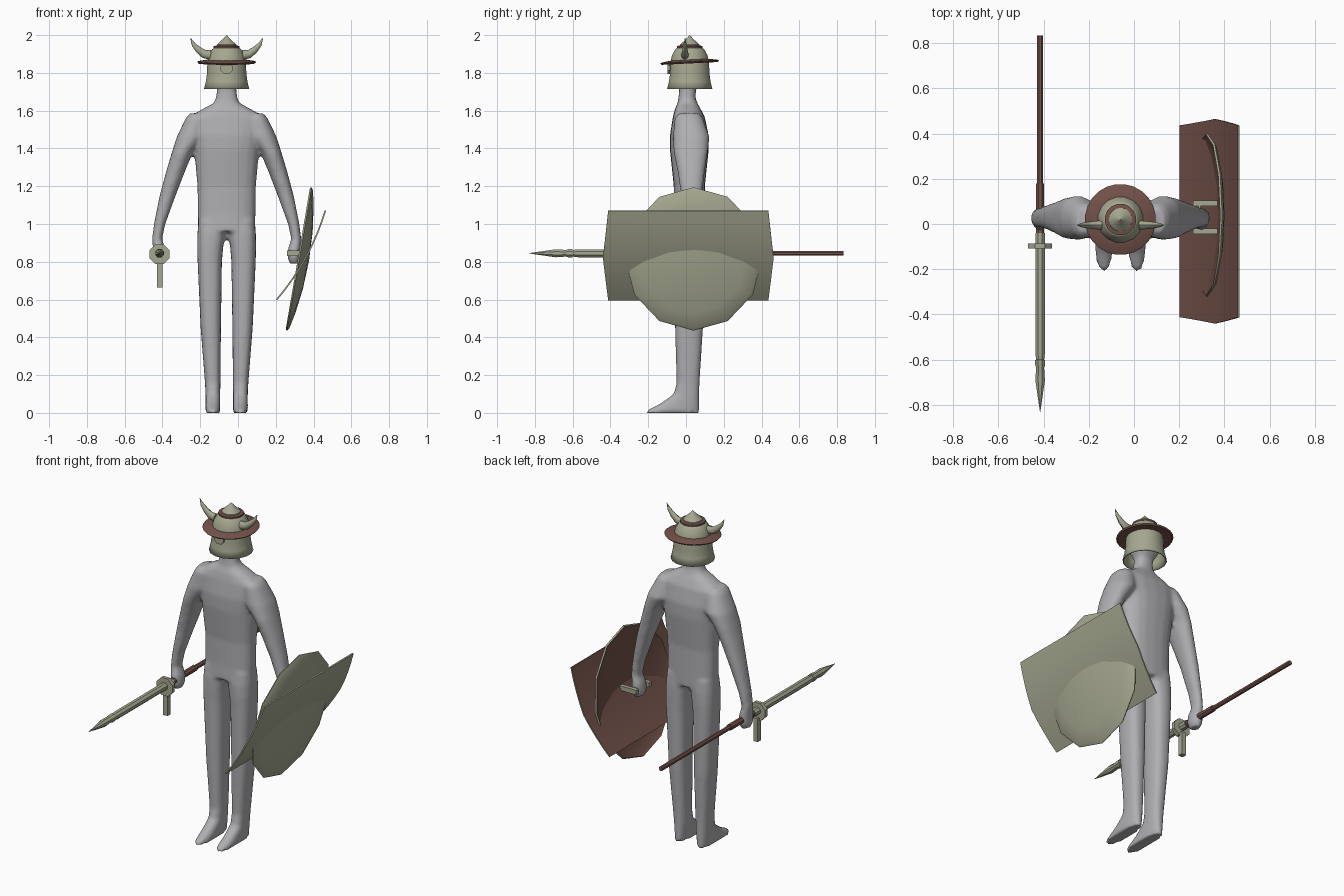
import bpy, bmesh, math
from mathutils import Vector, Matrix

if "Cube" in bpy.data.objects:
    bpy.data.objects.remove(bpy.data.objects["Cube"])

CX = -0.06  # middle line of the figure


def material(name, rgb):
    m = bpy.data.materials.new(name)
    m.diffuse_color = (*rgb, 1)
    m.use_nodes = True
    m.node_tree.nodes["Principled BSDF"].inputs["Base Color"].default_value = m.diffuse_color
    return m


GREY = material("body grey", (0.43, 0.43, 0.45))
SAGE = material("sage metal", (0.38, 0.39, 0.28))
BROWN = material("brown leather", (0.175, 0.085, 0.068))


def finish(name, bm, *mats, angle=None):
    bmesh.ops.recalc_face_normals(bm, faces=bm.faces)
    me = bpy.data.meshes.new(name)
    bm.to_mesh(me)
    bm.free()
    ob = bpy.data.objects.new(name, me)
    bpy.context.collection.objects.link(ob)
    for m in mats:
        me.materials.append(m)
    if angle:
        bpy.ops.object.select_all(action='DESELECT')
        ob.select_set(True)
        bpy.context.view_layer.objects.active = ob
        bpy.ops.object.shade_smooth_by_angle(angle=math.radians(angle))
    return ob


def skin(bm, rings, caps=True):
    """Join rings of points with quads."""
    vs = [[bm.verts.new(p) for p in r] for r in rings]
    n = len(vs[0])
    for a, b in zip(vs, vs[1:]):
        for i in range(n):
            j = (i + 1) % n
            bm.faces.new((a[i], a[j], b[j], b[i]))
    if caps:
        bm.faces.new(vs[0][::-1])
        bm.faces.new(vs[-1])


def loft(bm, sections, side=1, power=2.5, n=20):
    """Sections are (z, x0, x1, y0, y1), x counted from the middle line."""
    rings = []
    for z, x0, x1, y0, y1 in sections:
        ring = []
        for i in range(n):
            a = 2 * math.pi * i / n
            c, s = math.cos(a), math.sin(a)
            c = math.copysign(abs(c) ** (2 / power), c)
            s = math.copysign(abs(s) ** (2 / power), s)
            x = (x0 + x1) / 2 + c * (x1 - x0) / 2
            ring.append((CX + side * x, (y0 + y1) / 2 + s * (y1 - y0) / 2, z))
        rings.append(ring)
    skin(bm, rings)


def lathe(name, profile, origin, mat, axis='Z', n=16, caps=True, angle=35, tilt=0):
    """Profile is (radius, height) turned around an axis."""
    bm = bmesh.new()
    skin(bm, [[(r * math.cos(2 * math.pi * (i + .5) / n), r * math.sin(2 * math.pi * (i + .5) / n), h)
               for i in range(n)] for r, h in profile], caps)
    rot = {'Z': Matrix.Rotation(tilt, 4, 'X'), 'Y': Matrix.Rotation(-math.pi / 2, 4, 'X'),
           'X': Matrix.Rotation(math.pi / 2, 4, 'Y')}[axis]
    bmesh.ops.transform(bm, matrix=Matrix.Translation(origin) @ rot, verts=bm.verts)
    return finish(name, bm, mat, angle=angle)


def box(name, centre, size, mat):
    bm = bmesh.new()
    bmesh.ops.create_cube(bm, size=1)
    for v in bm.verts:
        v.co = Vector(centre) + v.co * Vector(size)
    return finish(name, bm, mat)


# Body: torso with head, two arms, two legs, fused into one skin
torso = [(.96, .15, -.07, .10), (1.05, .153, -.065, .10), (1.2, .155, -.065, .10),
         (1.39, .172, -.085, .12), (1.47, .19, -.085, .12), (1.565, .20, -.07, .10),
         (1.605, .135, -.06, .08), (1.64, .068, -.045, .06), (1.67, .056, -.04, .05),
         (1.72, .05, -.035, .055), (1.77, .075, -.06, .10), (1.84, .08, -.06, .10),
         (1.9, .05, -.03, .07)]
arm = [(1.585, .12, .195, -.04, .07), (1.56, .10, .217, -.06, .09), (1.46, .11, .265, -.07, .125),
       (1.38, .178, .29, -.065, .115), (1.28, .22, .32, -.045, .10), (1.15, .27, .355, -.025, .085),
       (1.0, .325, .385, -.015, .07), (.92, .342, .395, -.012, .065), (.87, .325, .39, -.025, .07),
       (.82, .322, .39, -.025, .07), (.79, .335, .38, -.01, .055)]
leg = [(1.02, .0, .15, -.06, .095), (.95, .005, .155, -.068, .10), (.88, .018, .156, -.068, .10),
       (.8, .025, .154, -.065, .098), (.45, .03, .138, -.058, .09), (.16, .033, .115, -.05, .072),
       (.10, .034, .112, -.065, .07), (.05, .034, .112, -.135, .07), (.018, .034, .112, -.20, .07),
       (0, .034, .112, -.212, .07)]
bm = bmesh.new()
loft(bm, [(z, -r, r, a, b) for z, r, a, b in torso])
for s in (1, -1):
    loft(bm, arm, s, 2.2)
    loft(bm, leg, s)
body = finish("body", bm, GREY, angle=60)
mod = body.modifiers.new("fuse", 'REMESH')
mod.mode = 'VOXEL'
mod.voxel_size = 0.011
mod.use_smooth_shade = True
mod = body.modifiers.new("soften", 'SMOOTH')
mod.factor = 0.5
mod.iterations = 3

# Helmet: flared skirt and dome, brim, crown ring, pointed cap
HEAD = (CX, 0.02, 0)
skirt = lathe("helmet_shell", [(.122, 1.715), (.112, 1.755), (.106, 1.80), (.104, 1.86), (.095, 1.895),
                               (.078, 1.925), (.062, 1.94)], HEAD, SAGE, caps=False, angle=40)
mod = skirt.modifiers.new("thickness", 'SOLIDIFY')
mod.thickness = 0.006
lathe("helmet_brim", [(.098, -.004), (.15, -.008), (.157, 0), (.15, .004), (.098, .012)],
      (CX, .02, 1.858), BROWN, n=24, caps=False, tilt=.05)
lathe("crown_ring", [(.05, 1.928), (.07, 1.932), (.07, 1.942), (.05, 1.946)], HEAD, BROWN)
lathe("helmet_cap", [(.054, 1.935), (.052, 1.95), (.035, 1.965), (.014, 1.985), (.001, 2.0)], HEAD, SAGE)
lathe("visor_boss", [(.034, 0), (.034, .012), (.02, .018)], (CX, -.098, 1.825), SAGE, 'Y', n=8)

# Horns: tapered curved tubes on both sides
path = [((.085, 1.895), .026), ((.12, 1.90), .022), ((.15, 1.923), .017),
        ((.175, 1.95), .011), ((.192, 1.985), .001)]
for s, side in ((1, "right"), (-1, "left")):
    bm = bmesh.new()
    rings = []
    for k, ((x, z), r) in enumerate(path):
        p, q = path[max(k - 1, 0)][0], path[min(k + 1, 4)][0]
        d = Vector((q[0] - p[0], q[1] - p[1])).normalized()
        rings.append([(CX + s * (x - d.y * r * math.cos(t)), -.005 + r * .8 * math.sin(t),
                       z + d.x * r * math.cos(t)) for t in (i * math.pi / 4 for i in range(8))])
    skin(bm, rings)
    finish("horn_" + side, bm, SAGE, angle=50)

# Spear sword: shaft, grip, blade with collar and point
WX, WZ = -.415, .845
lathe("shaft", [(.014, .17), (.014, .833)], (WX, 0, WZ), BROWN, 'Y', n=8)
lathe("grip", [(.019, -.09), (.019, .18)], (WX, 0, WZ), BROWN, 'Y', n=8)
lathe("blade", [(.001, -.83), (.012, -.76), (.023, -.69), (.019, -.635), (.024, -.622), (.024, -.602),
                (.019, -.60), (.023, -.57), (.023, -.04)], (WX, 0, WZ), SAGE, 'Y', n=8)
lathe("guard", [(.057, -.108), (.057, -.086)], (WX, 0, WZ - .005), SAGE, 'Y', n=8)
box("guard_bar", (WX, -.085, .735), (.03, .03, .14), SAGE)


# Shield plates: local v runs along y, u up the plate, w outward
def plate(name, rings_or_grid, centre, lean, thick):
    u = Vector((math.sin(lean), 0, math.cos(lean)))
    w = Vector((math.cos(lean), 0, -math.sin(lean)))
    bm = bmesh.new()
    verts, faces = rings_or_grid
    vs = [bm.verts.new(Vector(centre) + Vector((0, a, 0)) + u * b + w * c) for a, b, c in verts]
    for f in faces:
        bm.faces.new([vs[i] for i in f])
    bmesh.ops.recalc_face_normals(bm, faces=bm.faces)
    if sum((f.normal.dot(w) for f in bm.faces)) < 0:
        bmesh.ops.reverse_faces(bm, faces=bm.faces)
    me = bpy.data.meshes.new(name)
    bm.to_mesh(me)
    bm.free()
    ob = bpy.data.objects.new(name, me)
    bpy.context.collection.objects.link(ob)
    me.materials.append(SAGE)
    me.materials.append(BROWN)
    for p in me.polygons:
        p.use_smooth = True
    mod = ob.modifiers.new("thickness", 'SOLIDIFY')
    mod.thickness = thick
    mod.offset = -1
    mod.material_offset = 1  # brown inside
    mod = ob.modifiers.new("crisp", 'EDGE_SPLIT')
    mod.split_angle = math.radians(35)
    return ob


# Curved rectangular shield
N = 8
verts, faces = [], []
for i in range(N + 1):
    t = 2 * i / N - 1
    half = .452 - .028 * abs(t)
    verts += [(k * half, t * .27, .028 * (1 - t * t)) for k in (-1, 0, 1)]
for i in range(N):
    for k in (0, 1):
        a = 3 * i + k
        faces.append((a, a + 1, a + 4, a + 3))
plate("square_shield", (verts, faces), (.337, .012, .833), math.radians(28.7), .008)

# Domed round shield
verts, faces, M = [(0, 0, .052)], [], 12
for r, h in ((.4, .045), (.75, .027), (.96, .010), (1, 0)):
    verts += [(r * .362 * math.sin(2 * math.pi * i / M), r * .385 * math.cos(2 * math.pi * i / M), h)
              for i in range(M)]
for i in range(M):
    j = (i + 1) % M
    faces.append((0, 1 + i, 1 + j))
    for k in range(3):
        a, b = 1 + k * M, 1 + (k + 1) * M
        faces.append((a + i, b + i, b + j, a + j))
plate("round_shield", (verts, faces), (.325, .04, .815), math.radians(9.7), .010)

# Shield handle: two posts and a grip bar
for y, side in ((.092, "back"), (-.032, "front")):
    box("handle_post_" + side, (.315, y, .845), (.11, .024, .028), SAGE)
lathe("handle_grip", [(.012, -.04), (.012, .10)], (.29, 0, .845), SAGE, 'Y', n=8)
